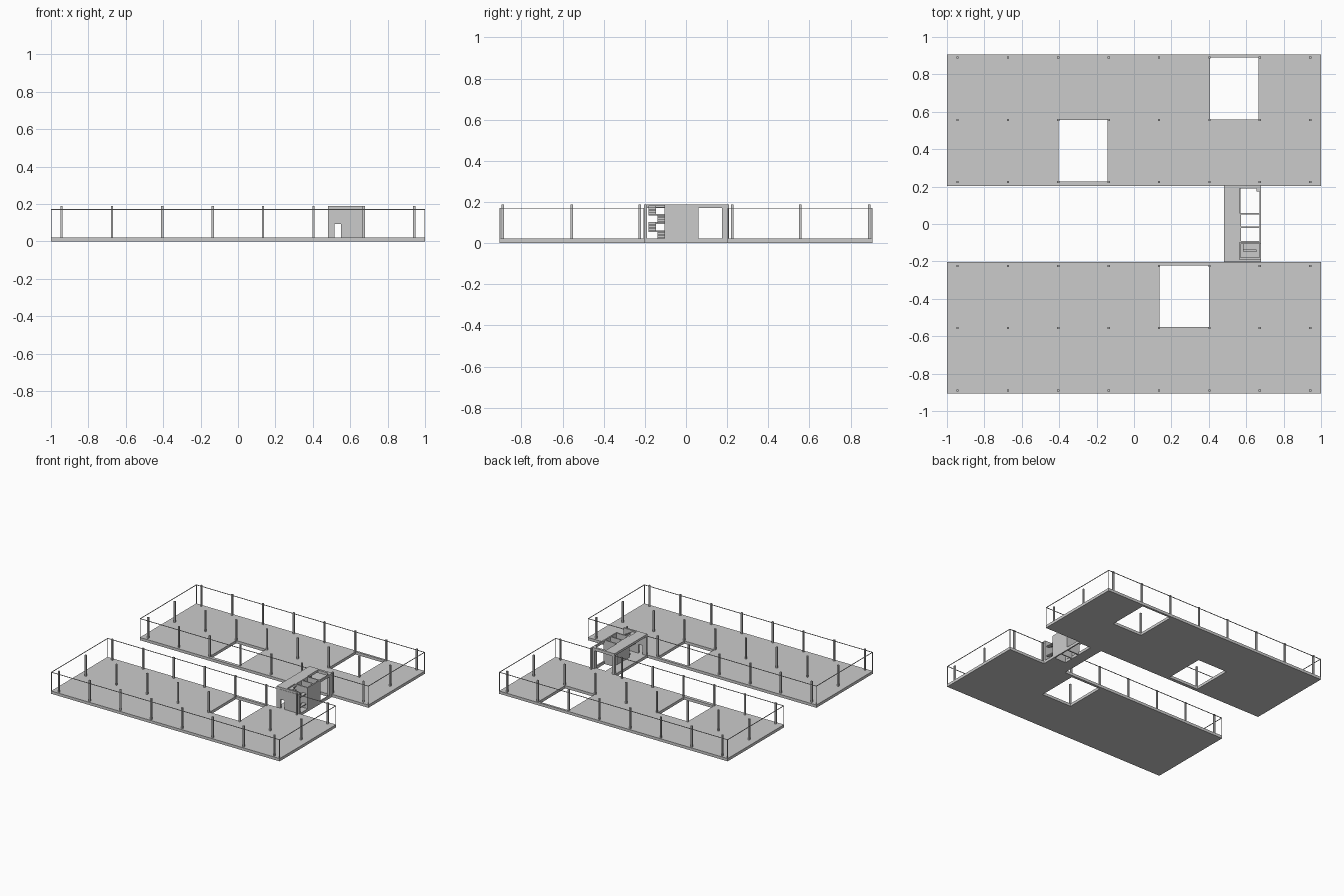
import bpy, bmesh
from mathutils import Vector

if "Cube" in bpy.data.objects:
    bpy.data.objects.remove(bpy.data.objects["Cube"])

grey = bpy.data.materials.new("concrete grey")
grey.diffuse_color = (0.6, 0.6, 0.6, 1)
grey.use_nodes = True
grey.node_tree.nodes["Principled BSDF"].inputs["Base Color"].default_value = grey.diffuse_color


def finish(name, bm):
    me = bpy.data.meshes.new(name)
    bmesh.ops.recalc_face_normals(bm, faces=bm.faces)
    bm.to_mesh(me)
    bm.free()
    me.materials.append(grey)
    ob = bpy.data.objects.new(name, me)
    bpy.context.collection.objects.link(ob)
    return ob


def add_box(bm, x0, x1, y0, y1, z0, z1):
    vs = bmesh.ops.create_cube(bm, size=1)["verts"]
    for v in vs:
        v.co = Vector(((x0 + x1) / 2 + v.co.x * (x1 - x0),
                       (y0 + y1) / 2 + v.co.y * (y1 - y0),
                       (z0 + z1) / 2 + v.co.z * (z1 - z0)))


def boxes(name, items):
    bm = bmesh.new()
    for b in items:
        add_box(bm, *b)
    return finish(name, bm)


def slab(name, y0, y1, holes):
    """Plate from x -1 to 1 with rectangular holes (x0, x1, y0, y1)."""
    xs = sorted({-1, 1, *[v for h in holes for v in h[:2]]})
    ys = sorted({y0, y1, *[v for h in holes for v in h[2:]]})
    bm = bmesh.new()
    grid = [[bm.verts.new((x, y, 0)) for y in ys] for x in xs]
    for i in range(len(xs) - 1):
        for j in range(len(ys) - 1):
            cx, cy = (xs[i] + xs[i + 1]) / 2, (ys[j] + ys[j + 1]) / 2
            if not any(h[0] < cx < h[1] and h[2] < cy < h[3] for h in holes):
                bm.faces.new((grid[i][j], grid[i + 1][j],
                              grid[i + 1][j + 1], grid[i][j + 1]))
    bm.normal_update()
    base = list(bm.faces)
    ext = bmesh.ops.extrude_face_region(bm, geom=base, use_keep_orig=True)
    for g in ext["geom"]:
        if isinstance(g, bmesh.types.BMVert):
            g.co.z = T
    return finish(name, bm)


T, RAIL, TOP = 0.022, 0.172, 0.188

# floor plates of the two wings
slab("north_floor", 0.202, 0.907, [(0.405, 0.665, 0.56, 0.89), (-0.405, -0.143, 0.228, 0.555)])
slab("south_floor", -0.907, -0.202, [(0.137, 0.4, -0.55, -0.222)])

# columns and perimeter rails of each wing
for name, s in (("north", 1), ("south", -1)):
    cols = []
    for i in range(8):
        x = -0.943 + i * 0.2693
        for y in (0.224 * s, 0.556 * s, 0.89 * s):
            cols.append((x - 0.006, x + 0.006, y - 0.006, y + 0.006, T, TOP))
    boxes(name + "_columns", cols)
    r = 0.004
    a, b = sorted((0.202 * s, 0.907 * s))
    rails = [(-1, 1, y, y + r, RAIL - r, RAIL) for y in (a, b - r)]
    rails += [(x, x + r, a + r, b - r, RAIL - r, RAIL) for x in (-1, 1 - r)]
    rails += [(x, x + r, y, y + r, T, RAIL - r) for x in (-1, 1 - r) for y in (a, b - r)]
    boxes(name + "_rails", rails)

# connecting corridor: floor and roof
boxes("corridor_floor", [(0.48, 0.57, -0.202, 0.202, 0, T)])
boxes("corridor_roof", [(0.48, 0.565, -0.19, 0.2, 0.17, TOP)])

# south end wall with a doorway
boxes("south_wall", [(0.48, 0.515, -0.204, -0.19, T, TOP),
                     (0.55, 0.68, -0.204, -0.19, 0, TOP),
                     (0.515, 0.55, -0.204, -0.19, 0.092, TOP)])

# open north frame
boxes("north_frame", [(0.48, 0.5, 0.19, 0.208, T, TOP),
                      (0.655, 0.68, 0.175, 0.208, 0, TOP),
                      (0.5, 0.655, 0.19, 0.208, 0.165, TOP),
                      (0.67, 0.68, 0.06, 0.175, 0.17, TOP),
                      (0.67, 0.68, 0.06, 0.175, 0, T),
                      (0.57, 0.67, 0.19, 0.208, 0, T)])

# lift shafts: back wall, east wall and cross walls
boxes("shaft_walls", [(0.67, 0.68, -0.105, 0.06, 0, TOP),
                      (0.563, 0.572, -0.098, 0.06, T, TOP),
                      (0.572, 0.67, 0.051, 0.06, 0, TOP),
                      (0.572, 0.67, -0.021, -0.013, 0, TOP),
                      (0.572, 0.67, -0.1, -0.09, 0, TOP)])

# stair: alternating flights with landings
steps = []
rise, n = 0.04, 5
for f in range(4):
    z0 = T + f * rise
    y0 = -0.182 if f % 2 else -0.139
    for k in range(n):
        w = 0.07 / n
        x = 0.585 + k * w if f % 2 == 0 else 0.655 - (k + 1) * w
        z = z0 + (k + 1) * rise / n
        steps.append((x, x + w, y0, y0 + 0.036, z - 0.012, z))
    lx = 0.655 if f % 2 == 0 else 0.57
    steps.append((lx, lx + 0.015, -0.182, -0.103, z0 + rise - 0.008, z0 + rise))
boxes("stair", steps)
boxes("stair_base", [(0.57, 0.68, -0.19, -0.1, 0, T)])
